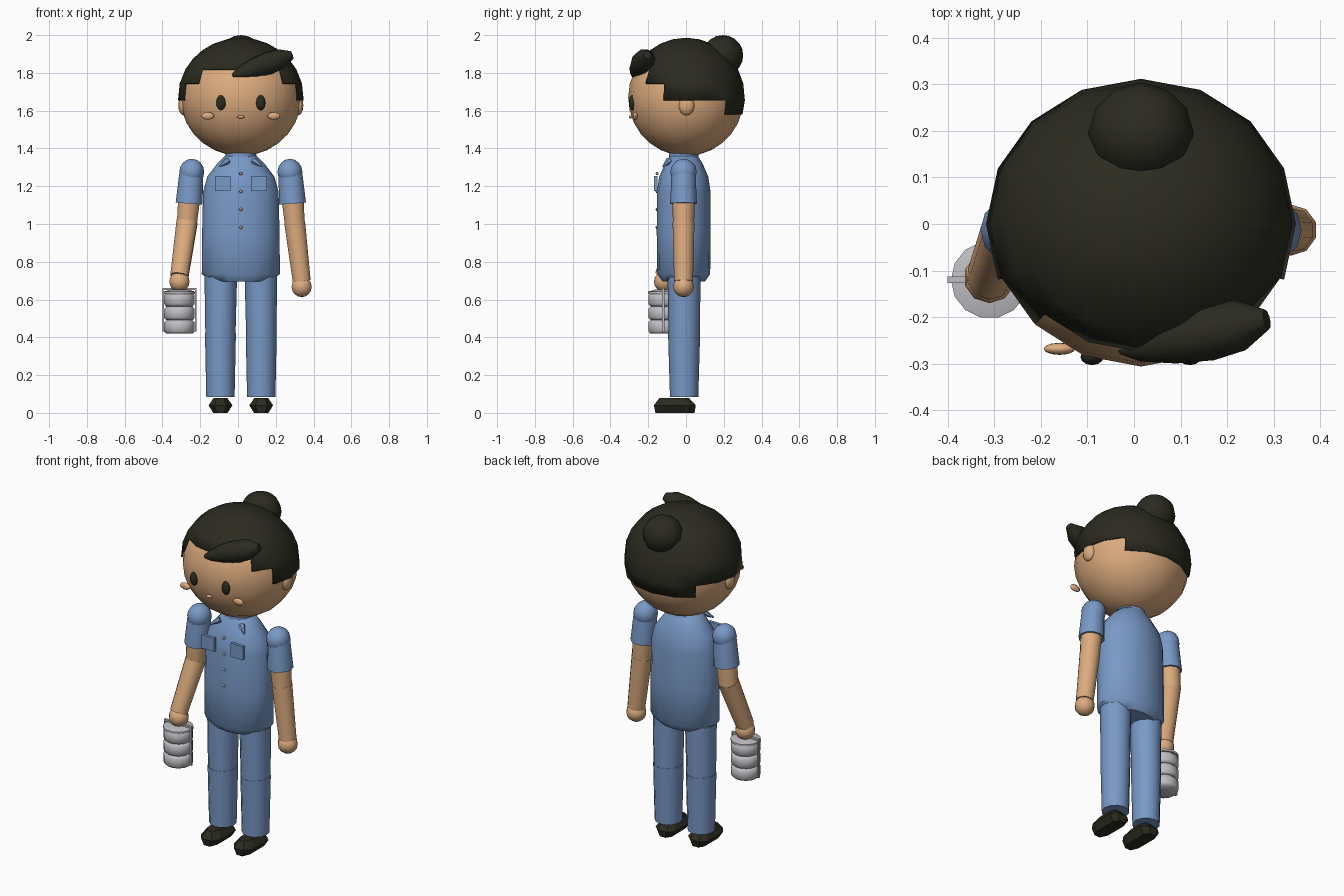
import bpy, bmesh, math
from mathutils import Vector

if "Cube" in bpy.data.objects:
    bpy.data.objects.remove(bpy.data.objects["Cube"])

CX = 0.015  # body's centre line


def mat(name, rgb):
    m = bpy.data.materials.new(name)
    m.diffuse_color = (*rgb, 1)
    m.use_nodes = True
    m.node_tree.nodes["Principled BSDF"].inputs["Base Color"].default_value = m.diffuse_color
    return m


SKIN = mat("skin", (0.72, 0.41, 0.21))
BLUE = mat("uniform blue", (0.19, 0.32, 0.57))
DARK = mat("dark hair", (0.024, 0.024, 0.015))
METAL = mat("steel", (0.52, 0.52, 0.55))
TAN = mat("button tan", (0.42, 0.33, 0.26))


def finish(name, bm, material, angle=50):
    bmesh.ops.recalc_face_normals(bm, faces=bm.faces)
    me = bpy.data.meshes.new(name)
    bm.to_mesh(me)
    bm.free()
    me.materials.append(material)
    ob = bpy.data.objects.new(name, me)
    bpy.context.collection.objects.link(ob)
    if angle:
        bpy.ops.object.select_all(action='DESELECT')
        bpy.context.view_layer.objects.active = ob
        ob.select_set(True)
        bpy.ops.object.shade_smooth_by_angle(angle=math.radians(angle))
    return ob


def ball(name, c, r, material, seg=12, rings=8):
    bm = bmesh.new()
    bmesh.ops.create_uvsphere(bm, u_segments=seg, v_segments=rings, radius=1)
    for v in bm.verts:
        v.co = Vector([v.co[i] * r[i] + c[i] for i in range(3)])
    return finish(name, bm, material, 60)


def box(name, c, size, material):
    bm = bmesh.new()
    bmesh.ops.create_cube(bm, size=1)
    for v in bm.verts:
        v.co = Vector([v.co[i] * size[i] + c[i] for i in range(3)])
    return finish(name, bm, material, 0)


def bridge(bm, rings):
    n = len(rings[0])
    for a, b in zip(rings, rings[1:]):
        for i in range(n):
            j = (i + 1) % n
            bm.faces.new((a[i], a[j], b[j], b[i]))
    bm.faces.new(rings[0])
    bm.faces.new(rings[-1])


def loft(name, rows, material, seg=12, angle=50):
    """Horizontal elliptical rings: (x, y, z, rx, ry)."""
    bm = bmesh.new()
    rings = [[bm.verts.new((x + rx * math.cos(math.tau * i / seg),
                            y + ry * math.sin(math.tau * i / seg), z))
              for i in range(seg)] for x, y, z, rx, ry in rows]
    bridge(bm, rings)
    return finish(name, bm, material, angle)


def rod(name, a, b, radii, material, seg=10, flat=1.0):
    """Round bar from a to b with radii (t, r) along it."""
    a, b = Vector(a), Vector(b)
    q = (b - a).to_track_quat('Z', 'Y')
    bm = bmesh.new()
    rings = [[bm.verts.new(a.lerp(b, t) + q @ Vector((r * math.cos(math.tau * i / seg),
                                                      flat * r * math.sin(math.tau * i / seg), 0)))
              for i in range(seg)] for t, r in radii]
    bridge(bm, rings)
    return finish(name, bm, material)


# Head and facial features
HZ = 1.67
ball("head", (CX, 0, HZ), (0.32, 0.306, 0.31), SKIN, 16, 14)
for s, side in ((-1, "right"), (1, "left")):
    ball(side + "_ear", (CX + s * 0.303, 0.003, 1.628), (0.028, 0.043, 0.053), SKIN)
    ball(side + "_eye", (CX + s * 0.105, -0.285, 1.642), (0.025, 0.018, 0.04), DARK)
    ball(side + "_cheek", (CX + s * 0.175, -0.268, 1.572), (0.034, 0.013, 0.02), SKIN)
ball("mouth", (CX, -0.293, 1.567), (0.02, 0.01, 0.008), SKIN)

# Hair cap: sphere columns that stop at a stepped hairline
LEVELS = [1.58, 1.655, 1.745, 1.82, 1.875, 1.92, 1.955, 1.978]
RX, RY, RZ = 0.333, 0.312, 0.316
bm = bmesh.new()
grid = []
for z in LEVELS:
    k = math.sqrt(1 - ((z - HZ) / RZ) ** 2)
    grid.append([bm.verts.new((CX + RX * k * math.sin(math.tau * i / 16),
                               RY * k * math.cos(math.tau * i / 16), z)) for i in range(16)])
crown = bm.verts.new((CX, 0, HZ + RZ))
for i in range(16):
    j = (i + 1) % 16
    back = min(i, 15 - i)  # columns counted from the back
    start = 0 if back < 2 else 1 if back < 5 else 2 if back < 6 else 3
    for l in range(start, len(LEVELS) - 1):
        bm.faces.new((grid[l][i], grid[l][j], grid[l + 1][j], grid[l + 1][i]))
    bm.faces.new((grid[-1][i], grid[-1][j], crown))
bmesh.ops.delete(bm, geom=[v for v in bm.verts if not v.link_faces], context='VERTS')
cap = finish("hair_cap", bm, DARK, 60)
mod = cap.modifiers.new("thickness", 'SOLIDIFY')
mod.thickness, mod.offset = 0.014, -1

ball("hair_bun", (CX, 0.195, 1.893), (0.113, 0.108, 0.107), DARK, 12, 10)
rod("hair_swoop", (-0.03, -0.272, 1.785), (0.285, -0.205, 1.895),
    [(0, 0.008), (0.12, 0.032), (0.35, 0.052), (0.6, 0.062), (0.82, 0.055), (1, 0.022)], DARK, 10)

# Shirt
loft("shirt", [(CX, -0.012, 0.695, 0.155, 0.112), (CX, -0.012, 0.735, 0.207, 0.14),
               (CX, -0.012, 0.95, 0.205, 0.143), (CX, -0.012, 1.17, 0.2, 0.142),
               (CX, -0.012, 1.25, 0.178, 0.13), (CX, -0.012, 1.32, 0.125, 0.1),
               (CX, -0.012, 1.36, 0.085, 0.075)], BLUE, 16)
loft("collar", [(CX, -0.012, 1.33, 0.085, 0.08), (CX, -0.012, 1.385, 0.08, 0.078)], BLUE, 12)
for s, side in ((-1, "right"), (1, "left")):
    box(side + "_pocket", (CX + s * 0.095, -0.161, 1.215), (0.082, 0.018, 0.08), BLUE)
    rod(side + "_collar_tip", (CX + s * 0.07, -0.09, 1.335), (CX + s * 0.112, -0.122, 1.305),
        [(0, 0.02), (1, 0.004)], BLUE, 6)
for i in range(4):
    ball("button", (CX, -0.153, 1.267 - i * 0.095), (0.009, 0.008, 0.009), TAN, 8, 6)

# Arms: shoulder, sleeve, elbow, forearm and hand
hands = {-1: (-0.31, -0.115, 0.695), 1: (0.337, -0.013, 0.668)}
for s, side in ((-1, "right"), (1, "left")):
    sh = (CX + s * 0.26, -0.013, 1.275)
    cuff = (CX + s * 0.274, -0.013, 1.108)
    elbow = (CX + s * 0.285, -0.013, 1.01)
    hand = hands[s]
    ball(side + "_shoulder", sh, (0.066, 0.07, 0.07), BLUE)
    rod(side + "_sleeve", (sh[0], sh[1], 1.295), cuff, [(0, 0.058), (0.2, 0.064), (1, 0.071)], BLUE, 12)
    rod(side + "_upper_arm", (cuff[0], cuff[1], 1.13), elbow, [(0, 0.061), (1, 0.056)], SKIN)
    ball(side + "_elbow", elbow, (0.057, 0.057, 0.05), SKIN, 10)
    rod(side + "_forearm", elbow, Vector(hand) + Vector((0, 0, 0.03)), [(0, 0.058), (1, 0.05)], SKIN)
    ball(side + "_hand", hand, (0.056, 0.055, 0.055), SKIN, 10)

# Trousers and shoes
for s, side in ((-1, "right"), (1, "left")):
    x = CX + s * 0.108
    loft(side + "_thigh", [(x, -0.01, 0.42, 0.08, 0.083), (x - s * 0.002, -0.01, 0.76, 0.087, 0.088)], BLUE)
    loft(side + "_shin", [(x, -0.01, 0.085, 0.075, 0.075), (x, -0.01, 0.424, 0.082, 0.085)], BLUE)
    bm = bmesh.new()
    rings = []
    for z, w, y0, y1 in ((0, 0.038, -0.162, 0.045), (0.04, 0.063, -0.17, 0.052), (0.08, 0.036, -0.14, 0.015)):
        toe = [(-w * 0.5, y0), (w * 0.5, y0), (w, y0 + 0.045), (w, y1 - 0.03),
               (w * 0.5, y1), (-w * 0.5, y1), (-w, y1 - 0.03), (-w, y0 + 0.045)]
        rings.append([bm.verts.new((x + px, py, z)) for px, py in toe])
    bridge(bm, rings)
    finish(side + "_shoe", bm, DARK, 0)

# Stacked lunch carrier with its frame
LX, LY = -0.31, -0.12
for i in range(3):
    z = 0.42 + i * 0.072
    loft("carrier_tier", [(LX, LY, z + d, r, r) for d, r in
                          ((0, 0.07), (0.012, 0.081), (0.058, 0.081), (0.072, 0.068))], METAL, 14)
loft("carrier_lid", [(LX, LY, 0.63, 0.083, 0.083), (LX, LY, 0.642, 0.083, 0.083),
                     (LX, LY, 0.652, 0.05, 0.05)], METAL, 14)
for s in (-1, 1):
    box("carrier_side_bar", (LX + s * 0.086, LY, 0.545), (0.009, 0.014, 0.23), METAL)
box("carrier_handle", (LX, LY, 0.656), (0.181, 0.014, 0.01), METAL)
